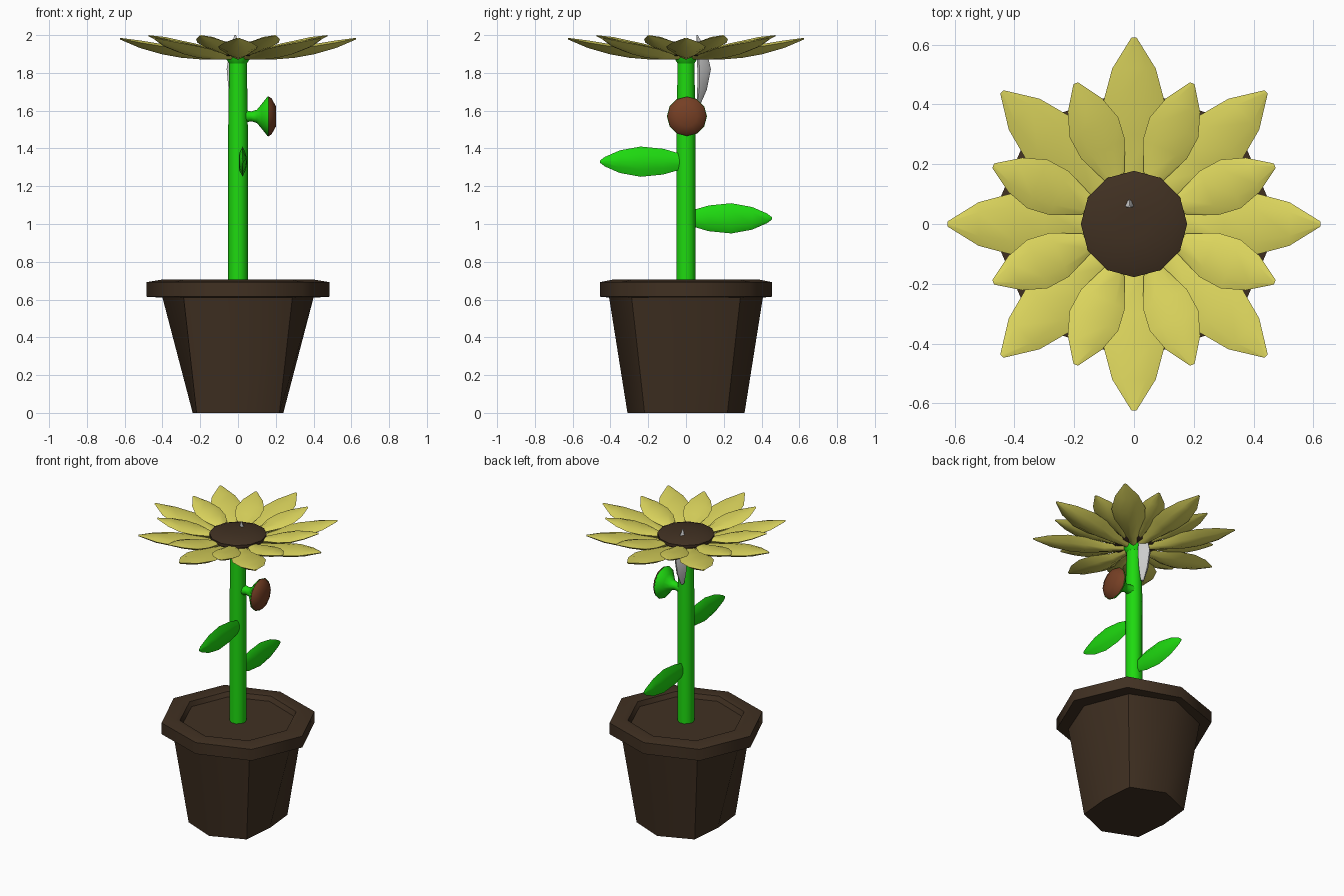
import bpy, bmesh, math
from mathutils import Matrix, Vector

if "Cube" in bpy.data.objects:
    bpy.data.objects.remove(bpy.data.objects["Cube"])


def material(name, rgb):
    m = bpy.data.materials.new(name)
    m.diffuse_color = (*rgb, 1)
    m.use_nodes = True
    m.node_tree.nodes["Principled BSDF"].inputs["Base Color"].default_value = m.diffuse_color
    return m


BROWN = material("dark_brown", (0.052, 0.03, 0.016))
RUST = material("rust_brown", (0.18, 0.05, 0.018))
GREEN = material("green", (0.013, 0.7, 0.005))
YELLOW = material("yellow", (0.72, 0.67, 0.11))


def loft(name, rings, mat=None, matrix=Matrix(), angle=40):
    """Skin a list of equal-length point rings and cap both ends."""
    bm = bmesh.new()
    vs = [[bm.verts.new(matrix @ Vector(p)) for p in ring] for ring in rings]
    n = len(vs[0])
    for a, b in zip(vs, vs[1:]):
        for i in range(n):
            j = (i + 1) % n
            bm.faces.new((a[i], a[j], b[j], b[i]))
    bm.faces.new(vs[0][::-1])
    bm.faces.new(vs[-1])
    bmesh.ops.recalc_face_normals(bm, faces=bm.faces)
    me = bpy.data.meshes.new(name)
    bm.to_mesh(me)
    bm.free()
    ob = bpy.data.objects.new(name, me)
    bpy.context.collection.objects.link(ob)
    if mat:
        me.materials.append(mat)
    bpy.ops.object.select_all(action='DESELECT')
    ob.select_set(True)
    bpy.context.view_layer.objects.active = ob
    bpy.ops.object.shade_smooth_by_angle(angle=math.radians(angle))
    return ob


def turned(name, profile, sides, mat, matrix=Matrix(), angle=40):
    """Revolve (radius, z) pairs into a polygonal solid."""
    rings = [[(r * math.cos(k * math.tau / sides), r * math.sin(k * math.tau / sides), z)
              for k in range(sides)] for r, z in profile]
    return loft(name, rings, mat, matrix, angle)


def octagon(rx, rd, ry, z):
    """Octagon with its own reach along x, the diagonals and y."""
    reach = (rx, rd, ry, rd) * 2
    return [(r * math.cos(k * math.pi / 4), r * math.sin(k * math.pi / 4), z)
            for k, r in enumerate(reach)]


def blade(name, stations, mat, matrix=Matrix(), bump=0.012):
    """Petal or leaf along +x; stations are (distance, half width, height, keel depth)."""
    rings = [[(d, -w, h), (d, -w * .5, h - k * .7), (d, 0, h - k), (d, w * .5, h - k * .7),
              (d, w, h), (d, w * .55, h + min(bump, w * .3)), (d, -w * .55, h + min(bump, w * .3))]
             for d, w, h, k in stations]
    return loft(name, rings, mat, matrix, 60)


# Pot with overhanging rim and sunken soil
loft("pot_body", [octagon(.24, .31, .31, 0), octagon(.405, .41, .41, .63)], BROWN, angle=50)
loft("pot_rim", [octagon(.40, .40, .40, .61), octagon(.485, .48, .455, .615),
                 octagon(.485, .48, .455, .692), octagon(.40, .40, .385, .706),
                 octagon(.365, .365, .355, .70), octagon(.35, .35, .34, .67)], BROWN, angle=50)

# Stem and the collar under the flower
turned("stem", [(.052, .66), (.052, 1.5), (.047, 1.86)], 10, GREEN)
turned("flower_collar", [(.047, 1.85), (.06, 1.87), (.07, 1.90)], 10, GREEN)

# Two rings of eight petals
outer = [(.04, .02, 1.89, .02), (.18, .05, 1.905, .035), (.30, .095, 1.925, .045),
         (.40, .105, 1.94, .042), (.52, .073, 1.96, .028), (.625, .008, 1.983, .006)]
inner = [(.04, .02, 1.91, .02), (.17, .035, 1.925, .03), (.27, .08, 1.945, .035),
         (.35, .088, 1.96, .033), (.43, .062, 1.978, .022), (.51, .008, 1.997, .005)]
for k in range(8):
    blade(f"outer_petal_{k + 1}", outer, YELLOW, Matrix.Rotation(k * math.pi / 4, 4, 'Z'))
    blade(f"inner_petal_{k + 1}", inner, YELLOW, Matrix.Rotation((k + .5) * math.pi / 4, 4, 'Z'))

# Flower centre
turned("flower_centre", [(.12, 1.89), (.178, 1.925), (.178, 1.945), (.14, 1.96), (.05, 1.967)],
       12, BROWN)

# Side bud pointing along +x
to_x = Matrix.Translation((0, .005, 1.57)) @ Matrix.Rotation(math.pi / 2, 4, 'Y')
turned("bud_cup", [(.035, .03), (.026, .07), (.035, .10), (.065, .125), (.103, .155), (.106, .165)],
       12, GREEN, to_x)
turned("bud_face", [(.106, .162), (.095, .178), (.055, .20)], 12, RUST, to_x)

# Two upright leaves on opposite sides of the stem
leaf = [(.03, .042, 0, .012), (.12, .068, 0, .02), (.24, .08, 0, .024),
        (.35, .06, 0, .02), (.43, .025, 0, .01), (.455, .006, 0, .003)]
for name, turn, z in (("lower_leaf", 1, 1.03), ("upper_leaf", -1, 1.33)):
    pose = (Matrix.Translation((.025 * (turn < 0), 0, z))
            @ Matrix.Rotation(turn * math.pi / 2, 4, 'Z')
            @ Matrix.Rotation(math.pi / 2, 4, 'X'))
    blade(name, leaf, GREEN, pose, .02)

# Small grey bract standing behind the stem
bract = [(0, .012, 0, .015), (.08, .035, -.01, .04), (.19, .045, -.012, .06),
         (.29, .028, -.003, .045), (.37, .004, .004, .006)]
blade("bract", bract, None, Matrix(((0, 1, 0, -.015), (0, 0, -1, .06), (1, 0, 0, 1.63), (0, 0, 0, 1))))
